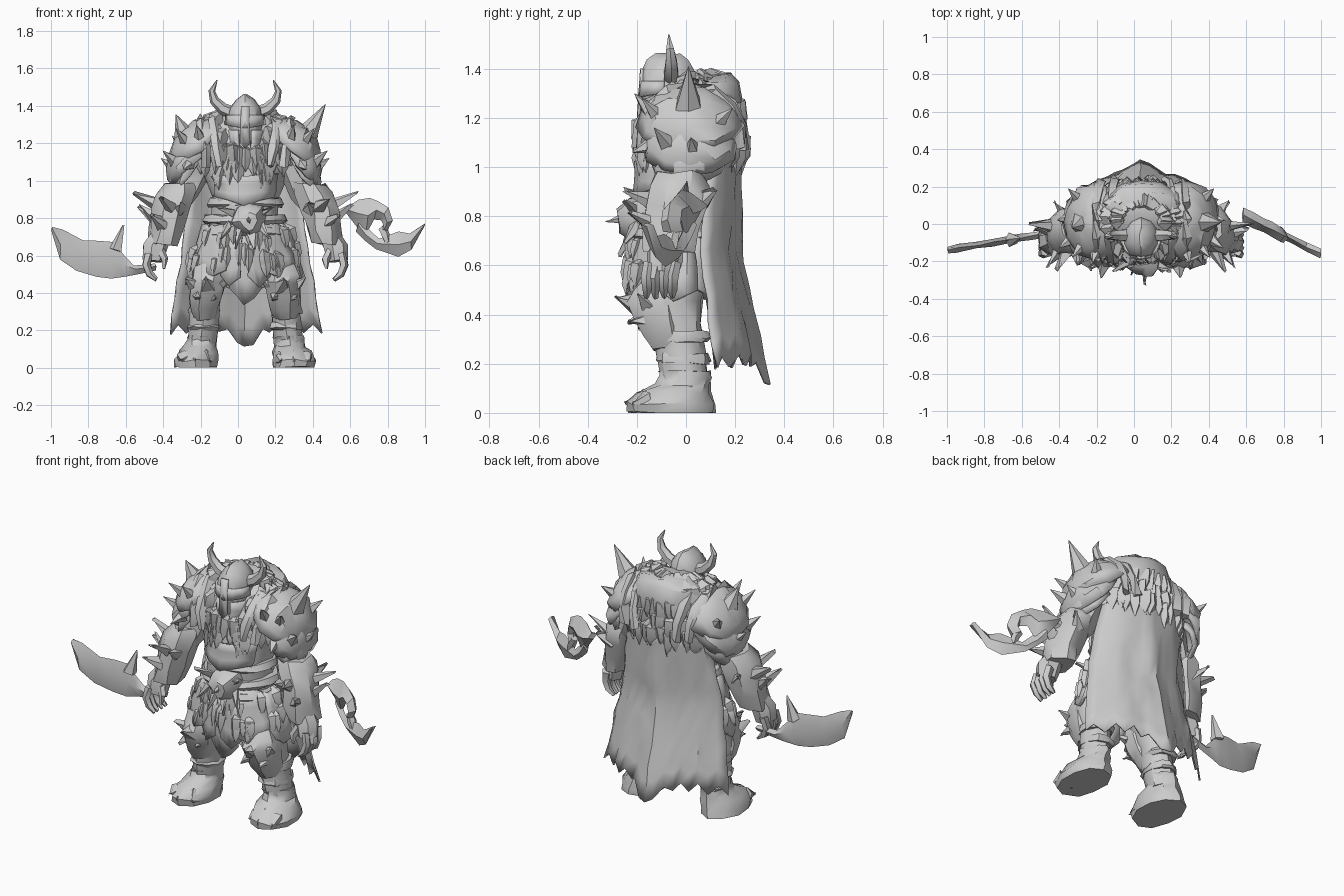
import bpy, bmesh, math, random
from mathutils import Vector, Matrix

if "Cube" in bpy.data.objects:
    bpy.data.objects.remove(bpy.data.objects["Cube"])

random.seed(4)
R = random.uniform
CX = 0.038                       # body centre line
grey = bpy.data.materials.new("plain_grey")
grey.diffuse_color = (0.6, 0.6, 0.6, 1)
grey.use_nodes = True
grey.node_tree.nodes["Principled BSDF"].inputs["Base Color"].default_value = grey.diffuse_color
SIDES = ((-1, "left"), (1, "right"))


def finish(bm, name, solid=0.0, jitter=0.0):
    for v in bm.verts:
        v.co += Vector((R(-1, 1), R(-1, 1), R(-1, 1))) * jitter
        v.co.z = max(v.co.z, 0)
    bmesh.ops.recalc_face_normals(bm, faces=bm.faces)
    me = bpy.data.meshes.new(name)
    bm.to_mesh(me)
    bm.free()
    me.materials.append(grey)
    ob = bpy.data.objects.new(name, me)
    bpy.context.collection.objects.link(ob)
    if solid:
        m = ob.modifiers.new("thickness", 'SOLIDIFY')
        m.thickness, m.offset = solid, 0


def skin(bm, rings):
    rings = [[bm.verts.new(p) for p in r] for r in rings]
    n = len(rings[0])
    for a, b in zip(rings, rings[1:]):
        for i in range(n):
            bm.faces.new((a[i], a[(i + 1) % n], b[(i + 1) % n], b[i]))
    bm.faces.new(rings[0])
    bm.faces.new(rings[-1])


def loft(bm, s, rings, n=10):
    """Stack of level ellipses (x from centre line, y, z, rx, ry)."""
    ang = [2 * math.pi * (i + 0.5) / n for i in range(n)]
    skin(bm, [[(CX + s * x + rx * math.cos(a), y + ry * math.sin(a), z) for a in ang]
              for x, y, z, rx, ry in rings])


def tube(bm, pts, n=6):
    """Tapered tube through (x, y, z, radius)."""
    P = [Vector(p[:3]) for p in pts]
    rings = []
    for i, p in enumerate(P):
        d = (P[min(i + 1, len(P) - 1)] - P[max(i - 1, 0)]).normalized()
        u = d.cross(Vector((0, 1, 0)) if abs(d.y) < 0.9 else Vector((1, 0, 0))).normalized()
        w = d.cross(u)
        rings.append([p + pts[i][3] * (u * math.cos(k * 2 * math.pi / n) + w * math.sin(k * 2 * math.pi / n))
                      for k in range(n)])
    skin(bm, rings)


def spike(bm, base, tip, r, n=5):
    tube(bm, [(*base, r), (*tip, 0.001)], n)


def tuft(bm, a, rx, ry, cy, z, drop, r, out=.035):
    """Lock of fur hanging on an ellipse at angle a (0 is the back)."""
    sx, sy = math.sin(a), math.cos(a)
    at = lambda k, dz, rad: (CX + (rx + k) * sx, cy + (ry + k) * sy, z + dz, rad)
    tube(bm, [at(-.03, .03, r * .3), at(0, 0, r), at(out * .7, -drop * .5, r * .8), at(out, -drop, .001)], 4)


def panel(bm, a0, a1, ztop, zbot, r0, r1, point=0.05, cy=-0.01, cols=4, rows=3):
    """Curved plate on an elliptical body; angles in degrees, 0 is the front."""
    grid = []
    for j in range(rows + 1):
        v, row = j / rows, []
        for i in range(cols + 1):
            u = i / cols
            a = math.radians(a0 + (a1 - a0) * u)
            rx, ry = (r0[k] + (r1[k] - r0[k]) * v for k in (0, 1))
            z = ztop + (zbot - ztop) * v - point * v * (1 - abs(2 * u - 1))
            row.append(bm.verts.new((CX + rx * math.sin(a), cy - ry * math.cos(a), z)))
        grid.append(row)
    bridge(bm, grid)


def bridge(bm, grid):
    for a, b in zip(grid, grid[1:]):
        for i in range(len(a) - 1):
            bm.faces.new((a[i], a[i + 1], b[i + 1], b[i]))


def blade(bm, stations, yf, t):
    """Ridged blade through (upper x, upper z, lower x, lower z)."""
    skin(bm, [[(xu, yf(xu), zu), ((xu + xl) / 2, yf((xu + xl) / 2) - t, (zu + zl) / 2), (xl, yf(xl), zl),
               ((xu + xl) / 2, yf((xu + xl) / 2) + t, (zu + zl) / 2)] for xu, zu, xl, zl in stations])


# Torso with humped back
bm = bmesh.new()
loft(bm, 1, [(0, 0, .58, .17, .14), (0, -.01, .7, .2, .17), (0, -.03, .82, .18, .18), (0, -.03, .92, .18, .18),
             (0, 0, 1.02, .22, .19), (0, .02, 1.15, .27, .2), (0, .045, 1.26, .25, .19), (0, .08, 1.34, .19, .14),
             (0, .1, 1.375, .1, .09)], 14)
finish(bm, "torso", jitter=.01)

# Belts and chest plates
bm = bmesh.new()
for z, r in ((.70, .225), (.77, .215), (.86, .195)):
    loft(bm, 1, [(0, -.02, z, r, r * .9), (0, -.02, z + .015, r + .015, r * .9 + .015), (0, -.02, z + .045, r, r * .9)], 16)
finish(bm, "belts", jitter=.006)
bm = bmesh.new()
panel(bm, -55, 55, 1.03, .91, (.21, .19), (.19, .205), .04)
finish(bm, "belly_plate", .016, .008)

# Belt buckle mask with horns
bm = bmesh.new()
tube(bm, [(CX + .02, -.16, .79, .1), (CX + .02, -.23, .785, .085), (CX + .02, -.27, .78, .045)], 8)
for s, _ in SIDES:
    spike(bm, (CX + s * .06, -.2, .82), (CX + s * .15, -.25, .86), .025)
    spike(bm, (CX + s * .03, -.22, .74), (CX + s * .05, -.27, .64), .025)
    spike(bm, (CX + s * .08, -.2, .76), (CX + s * .13, -.25, .69), .03)
spike(bm, (CX + .02, -.24, .79), (CX + .02, -.32, .78), .025)
finish(bm, "buckle_mask", jitter=.01)

# Hip plates, loincloth and hip fur
bm = bmesh.new()
for s, _ in SIDES:
    panel(bm, s * 22, s * 62, .76, .52, (.22, .19), (.31, .24))
    panel(bm, s * 58, s * 105, .76, .50, (.23, .19), (.31, .22))
    panel(bm, s * 100, s * 145, .74, .52, (.22, .18), (.28, .16))
finish(bm, "hip_plates", .018, .012)
bm = bmesh.new()
panel(bm, -24, 24, .72, .42, (.22, .2), (.22, .18), .09)
for s, _ in SIDES:
    panel(bm, s * 5, s * 38, .70, .49, (.22, .22), (.22, .23), .06)
panel(bm, 150, 210, .72, .44, (.2, .16), (.22, .16), .06)
finish(bm, "loincloth", .012, .008)
bm = bmesh.new()
for i in range(34):
    z = R(.55, .76)
    tuft(bm, math.pi + math.radians(R(-100, 100)), .235 + (.76 - z) * .3, .195 + (.76 - z) * .16, -.015, z,
         R(.07, .12), R(.022, .034), .02)
finish(bm, "hip_fur")

for s, side in SIDES:
    X = lambda x: CX + s * x
    # Legs, boots and knee guards
    bm = bmesh.new()
    loft(bm, s, [(.13, -.01, .7, .11, .12), (.17, -.04, .57, .11, .13), (.2, -.05, .45, .095, .115),
                 (.21, -.03, .36, .08, .09), (.22, -.02, .25, .078, .1), (.235, 0, .1, .078, .09)])
    finish(bm, side + "_leg", jitter=.008)
    bm = bmesh.new()
    loft(bm, s, [(.26, -.06, 0, .12, .175), (.26, -.065, .04, .12, .18), (.25, -.05, .085, .105, .15),
                 (.24, -.01, .115, .085, .11), (.235, 0, .15, .08, .1), (.23, -.005, .17, .083, .105)])
    for k in (-1, 0, 1):
        spike(bm, (X(.262) + k * .06, -.16, .05), (X(.265) + k * .075, -.245 + abs(k) * .03, .04), .045, 6)
    finish(bm, side + "_boot", jitter=.008)
    bm = bmesh.new()
    loft(bm, s, [(.215, -.06, .26, .065, .075), (.215, -.09, .31, .08, .085), (.21, -.115, .38, .092, .1),
                 (.2, -.125, .45, .1, .115), (.2, -.11, .5, .09, .1), (.19, -.1, .55, .08, .08)], 8)
    spike(bm, (X(.2), -.2, .44), (X(.21), -.285, .47), .05)
    for k in (-1, 1):
        spike(bm, (X(.2) + k * .07, -.16, .44), (X(.2) + k * .12, -.2, .48), .035)
        spike(bm, (X(.21) + k * .04, -.18, .38), (X(.21) + k * .06, -.23, .37), .03)
    finish(bm, side + "_knee_guard", jitter=.01)
    bm = bmesh.new()
    for z in (.2, .29):
        loft(bm, s, [(.225, -.01, z, .083, .1), (.222, -.012, z + .015, .09, .112), (.22, -.01, z + .04, .081, .1)])
    finish(bm, side + "_shin_straps", jitter=.006)

    # Arms and forearm guards
    bm = bmesh.new()
    tube(bm, [(X(.24), .02, 1.15, .09), (X(.28), .01, 1.05, .09), (X(.325), 0, .95, .085),
              (X(.41), -.04, .82, .07), (X(.465), -.09, .66, .05)], 8)
    finish(bm, side + "_arm", jitter=.008)
    bm = bmesh.new()
    loft(bm, s, [(.345, -.02, .98, .085, .1), (.375, -.03, .93, .11, .13), (.4, -.04, .84, .105, .13),
                 (.425, -.055, .74, .098, .12), (.44, -.07, .66, .085, .105)], 8)
    for x, y, z, tx, ty, tz in ((.45, -.01, .86, .6, .0, .935), (.47, -.04, .79, .57, -.03, .87),
                                (.4, -.14, .86, .45, -.25, .91), (.44, -.14, .77, .5, -.23, .82),
                                (.41, .05, .85, .47, .12, .91), (.35, -.13, .84, .34, -.2, .88)):
        spike(bm, (X(x), y, z), (X(tx), ty, tz), .04)
    finish(bm, side + "_forearm_guard", jitter=.012)

    # Hands with curled fingers
    bm = bmesh.new()
    tube(bm, [(X(.455), -.08, .70, .055), (X(.485), -.095, .64, .068), (X(.495), -.1, .57, .058)], 7)
    for k in range(4):
        y = -.045 - k * .035
        tube(bm, [(X(.515), y, .61, .024), (X(.53), y - .01, .55, .023), (X(.51), y - .01, .5, .02),
                  (X(.475), y - .01, .47, .01)], 5)
    tube(bm, [(X(.46), -.12, .64, .024), (X(.43), -.15, .58, .022), (X(.435), -.155, .53, .008)], 5)
    finish(bm, side + "_hand", jitter=.003)

    # Sloping layered shoulder armour with an inner rim
    for k, (rad, cut, x, z, tilt) in enumerate((((.18, .205, .14), -.03, .235, 1.165, 40),
                                               ((.155, .19, .11), -.02, .275, 1.09, 48),
                                               ((.12, .15, .09), -.01, .295, 1.03, 56))):
        bm = bmesh.new()
        bmesh.ops.create_uvsphere(bm, u_segments=12, v_segments=8, radius=1)
        bmesh.ops.scale(bm, vec=rad, verts=bm.verts)
        bmesh.ops.delete(bm, geom=[v for v in bm.verts if v.co.z < cut], context='VERTS')
        bmesh.ops.rotate(bm, matrix=Matrix.Rotation(s * math.radians(tilt), 3, 'Y'), verts=bm.verts)
        bmesh.ops.translate(bm, vec=(X(x), .015, z), verts=bm.verts)
        finish(bm, "%s_shoulder_plate_%d" % (side, k + 1), .02, .012)
    bm = bmesh.new()
    for x0, r in ((.14, .225), (.21, .215)):
        arc = [math.pi * (i / 8 * 1.1 - .05) for i in range(9)]
        tube(bm, [(X(x0 + .03 * math.sin(a)), .02 + .95 * r * math.cos(a), 1.11 + r * math.sin(a), .026) for a in arc], 5)
    finish(bm, side + "_shoulder_rims", jitter=.01)
    bm = bmesh.new()
    top = (.43, .01, 1.41) if s > 0 else (.37, -.02, 1.355)
    spike(bm, (X(.315), .01, 1.22), (X(top[0]), top[1], top[2]), .07, 6)
    for x, y, z, tx, ty, tz in ((.31, -.11, 1.2, .37, -.18, 1.28), (.37, -.08, 1.1, .44, -.13, 1.16),
                                (.33, .13, 1.18, .39, .19, 1.24), (.24, -.14, 1.22, .26, -.21, 1.3),
                                (.38, .03, 1.07, .45, .02, 1.12), (.3, -.14, 1.09, .33, -.22, 1.06)):
        spike(bm, (X(x), y, z), (X(tx), ty, tz), .038)
    finish(bm, side + "_shoulder_spikes")

    # Helmet horns
    bm = bmesh.new()
    tube(bm, [(X(.06), -.06, 1.36, .036), (X(.12), -.06, 1.385, .032), (X(.165), -.06, 1.43, .026),
              (X(.178), -.065, 1.48, .018), (X(.15), -.07, 1.538, .003)], 6)
    finish(bm, side + "_horn")

# Fur mantle in hanging rows, plus beard
bm = bmesh.new()
for reach, n, rx, ry, z, out in ((100, 16, .13, .10, 1.36, .03), (120, 20, .19, .15, 1.32, .025),
                                 (145, 26, .235, .18, 1.25, .02), (165, 30, .265, .195, 1.17, .01),
                                 (85, 18, .285, .2, 1.10, .005)):
    for i in range(n):
        a = math.radians(-reach + 2 * reach * (i + R(-.3, .3)) / (n - 1))
        tuft(bm, a, rx, ry, .02, z + R(-.015, .015), R(.09, .15), R(.034, .052), out)
finish(bm, "fur_mantle", jitter=.006)
bm = bmesh.new()
for i in range(36):
    z = R(1.05, 1.19)
    tuft(bm, math.pi + math.radians(R(-55, 55)), .19, .175 + (1.19 - z) * .12, .005, z, R(.08, .12), R(.028, .042), .025)
finish(bm, "beard_fur", jitter=.004)

# Helmet with brow, nose guard and cheek plates
bm = bmesh.new()
loft(bm, 1, [(0, -.07, 1.14, .07, .085), (0, -.075, 1.25, .088, .105), (0, -.075, 1.33, .098, .112),
             (0, -.075, 1.39, .085, .108), (0, -.075, 1.435, .05, .085), (0, -.075, 1.462, .008, .05)], 10)
finish(bm, "helmet", jitter=.003)
bm = bmesh.new()
panel(bm, -80, 80, 1.35, 1.3, (.1, .112), (.106, .12), .02, -.07, 6, 1)
panel(bm, -14, 14, 1.4, 1.2, (.09, .11), (.1, .125), .03, -.07, 2, 2)
for s, _ in SIDES:
    panel(bm, s * 22, s * 85, 1.27, 1.14, (.096, .112), (.085, .115), .03, -.075)
finish(bm, "face_guard", .014)

# Tattered cape: flat back with sides folding forward, pointed at the bottom centre
bm = bmesh.new()
grid, C, W = [], 18, 10
for j in range(W + 1):
    v, row = j / W, []
    for i in range(C + 1):
        u = 2 * i / C - 1
        fold = .007 * math.sin(u * 10 + 2 * v) * (.4 + v)
        end = .12 + .1 * min(1, abs(u) * 3) - .04 * max(0, abs(u) - .6) + (.025 if i % 2 else -.025) * (abs(u) > .1)
        back = .22 + .11 * max(0, 2 * v - 1) - .11 * (1 - v) * abs(u) ** 3 - .2 * v * abs(u) ** 1.2
        row.append(bm.verts.new((CX + u * (.26 + .145 * v), back + fold, 1.12 + (end - 1.12) * v)))
    grid.append(row)
bridge(bm, grid)
finish(bm, "cape", .01, .007)

# Left crescent blade
bm = bmesh.new()
yl = lambda x: -.14 + (x + 1) * .17
blade(bm, [(-.99, .75, -.998, .735), (-.935, .735, -.955, .575), (-.83, .685, -.86, .52), (-.74, .675, -.76, .485),
           (-.65, .67, -.68, .475), (-.615, .61, -.6, .49), (-.56, .55, -.54, .5), (-.44, .56, -.44, .52)], yl, .02)
spike(bm, (-.655, yl(-.66), .63), (-.612, yl(-.61), .76), .04)
finish(bm, "left_blade", jitter=.004)

# Right hooked blade
bm = bmesh.new()
yr = lambda x: .04 - (x - .6) * .5
blade(bm, [(.65, .8, .63, .73), (.7, .74, .675, .68), (.755, .69, .74, .635), (.86, .725, .855, .592),
           (.92, .72, .925, .63), (1, .77, .995, .755)], yr, .025)
blade(bm, [(.59, .86, .58, .83), (.645, .9, .635, .75), (.71, .912, .68, .71), (.75, .89, .725, .79),
           (.805, .86, .765, .79), (.825, .79, .775, .765), (.8, .73, .765, .745)], yr, .04)
tube(bm, [(.765, yr(.765), .75, .022), (.79, yr(.79), .71, .025), (.8, yr(.8), .67, .02)], 5)
finish(bm, "right_blade", jitter=.004)

# Smooth shading with sharp edges kept
for ob in bpy.context.collection.objects:
    ob.select_set(True)
    bpy.context.view_layer.objects.active = ob
bpy.ops.object.shade_smooth_by_angle(angle=math.radians(38))
